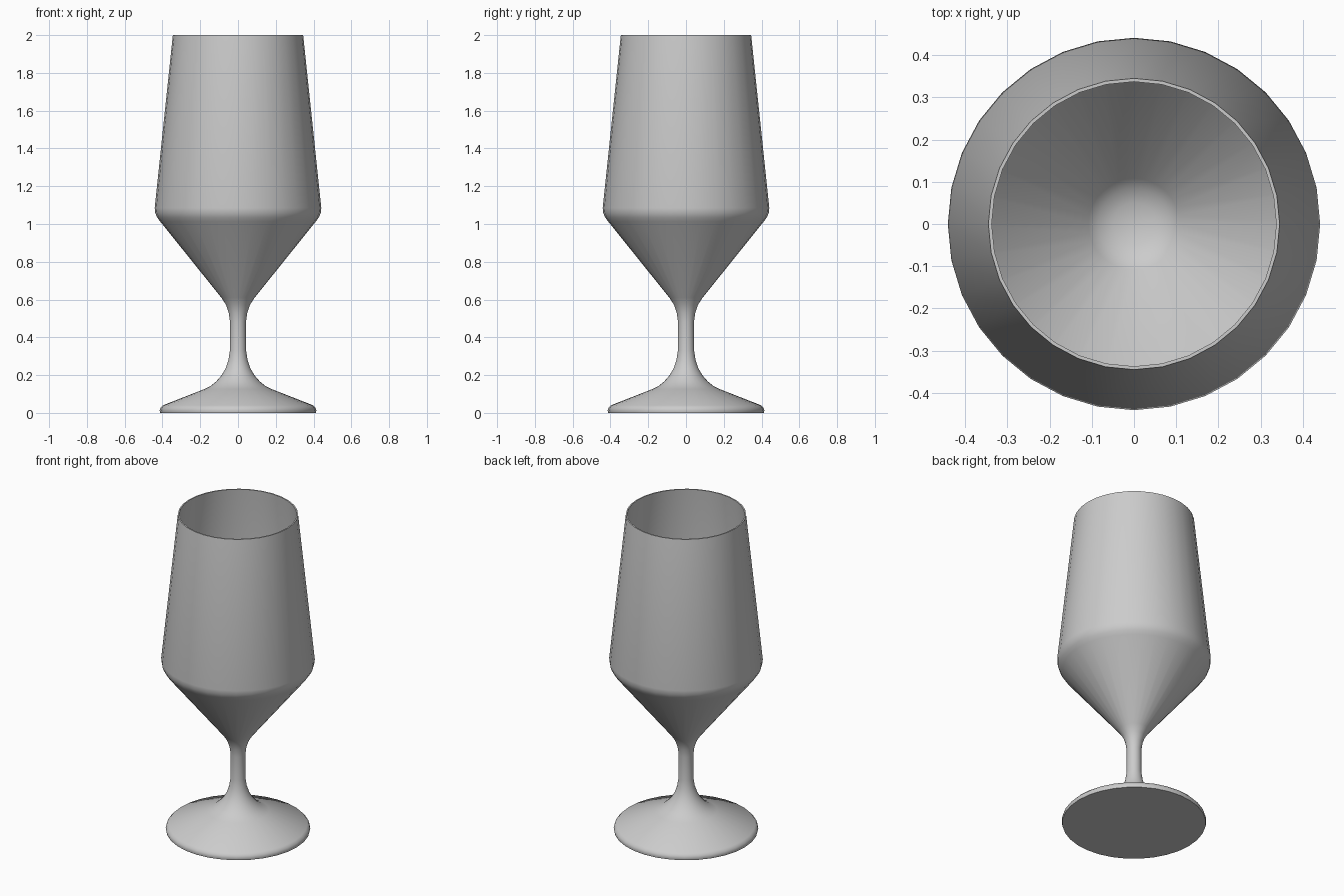
import bpy, bmesh
from math import radians, tau

if "Cube" in bpy.data.objects:
    bpy.data.objects.remove(bpy.data.objects["Cube"])

SIDES = 32

# Half profile (radius, height): underside, foot, stem, bowl outside, rim, bowl inside
outside = [(0, 0), (0.412, 0), (0.415, 0.012), (0.411, 0.026), (0.398, 0.04),
           (0.178, 0.126), (0.145, 0.143), (0.116, 0.166), (0.088, 0.198),
           (0.066, 0.235), (0.051, 0.278), (0.043, 0.33),
           (0.042, 0.48), (0.049, 0.53), (0.064, 0.573), (0.088, 0.61),
           (0.412, 1.013), (0.428, 1.035), (0.438, 1.058), (0.441, 1.085),
           (0.345, 2.0)]
inside = [(0.337, 2.0), (0.433, 1.085), (0.430, 1.06), (0.421, 1.038), (0.405, 1.018),
          (0.108, 0.65), (0.085, 0.63), (0.05, 0.616), (0, 0.61)]


def lathe(name, profile):
    bm = bmesh.new()
    verts = [bm.verts.new((r, 0, z)) for r, z in profile]
    edges = [bm.edges.new(pair) for pair in zip(verts, verts[1:])]
    bmesh.ops.spin(bm, geom=verts + edges, cent=(0, 0, 0), axis=(0, 0, 1),
                   angle=tau, steps=SIDES, use_merge=False)
    bmesh.ops.remove_doubles(bm, verts=bm.verts, dist=0.0005)
    bmesh.ops.recalc_face_normals(bm, faces=bm.faces)
    mesh = bpy.data.meshes.new(name)
    bm.to_mesh(mesh)
    bm.free()
    obj = bpy.data.objects.new(name, mesh)
    bpy.context.collection.objects.link(obj)
    bpy.context.view_layer.objects.active = obj
    obj.select_set(True)
    bpy.ops.object.shade_smooth_by_angle(angle=radians(35))
    return obj


# Stemmed glass turned as one continuous piece
lathe("stemmed_glass", outside + inside)
